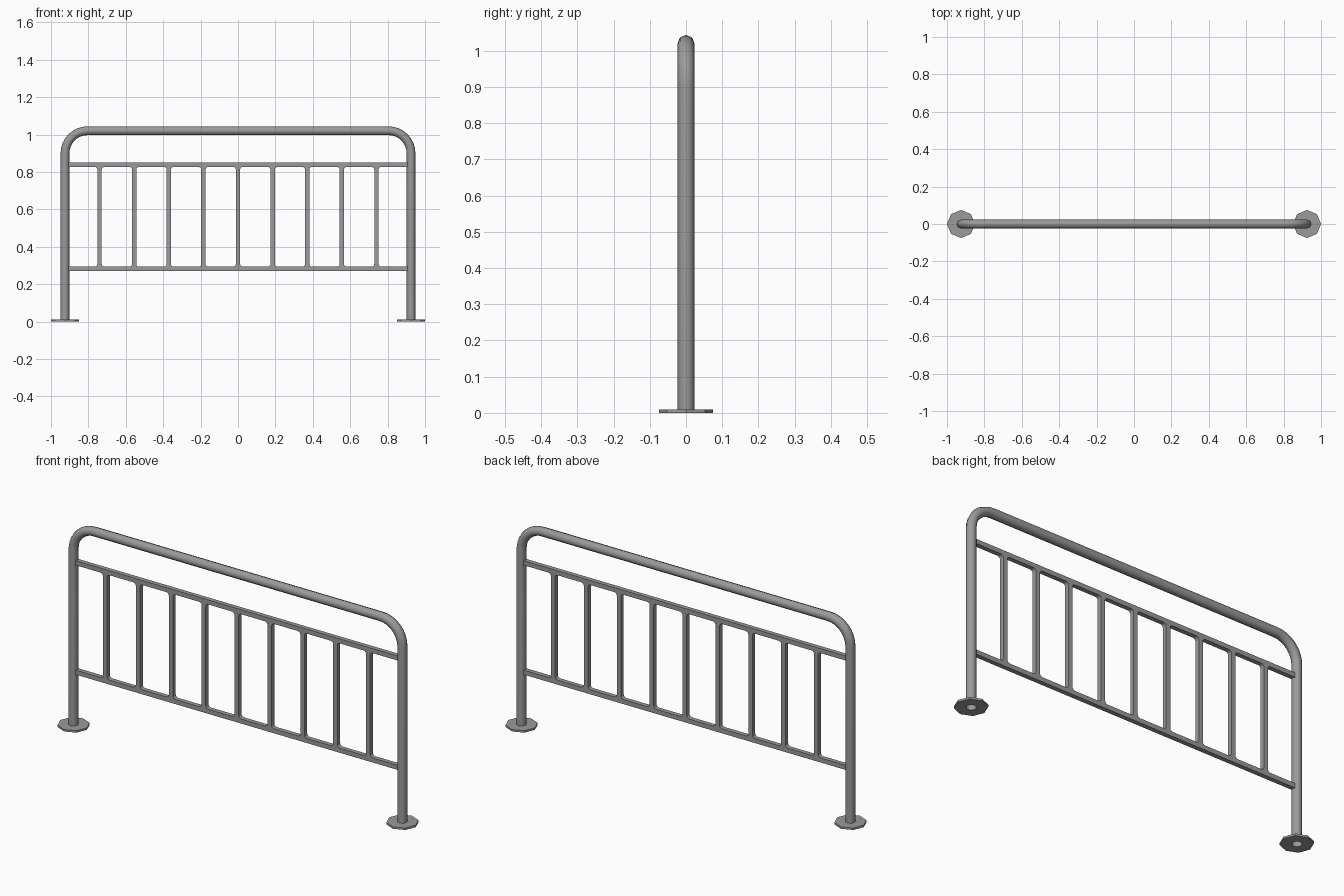
import bpy, bmesh, math
from mathutils import Vector

if "Cube" in bpy.data.objects:
    bpy.data.objects.remove(bpy.data.objects["Cube"])

grey = bpy.data.materials.new("galvanised grey")
grey.diffuse_color = (0.32, 0.325, 0.32, 1)
grey.use_nodes = True
grey.node_tree.nodes["Principled BSDF"].inputs["Base Color"].default_value = grey.diffuse_color

POST_X, TOP_Z, TUBE_R, BEND = 0.925, 1.02, 0.0235, 0.12
HALF = 0.0115                      # half thickness of rails and bars
RAIL_Z = (0.282, 0.838)
SIDES = 8


def finish(bm, name, smooth=False):
    bmesh.ops.recalc_face_normals(bm, faces=bm.faces)
    me = bpy.data.meshes.new(name)
    bm.to_mesh(me)
    bm.free()
    me.materials.append(grey)
    for p in me.polygons:
        p.use_smooth = smooth
    ob = bpy.data.objects.new(name, me)
    bpy.context.collection.objects.link(ob)
    return ob


def extrude_profile(bm, pts, half_y):
    face = bm.faces.new([bm.verts.new((x, -half_y, z)) for x, z in pts])
    geo = bmesh.ops.extrude_face_region(bm, geom=[face], use_keep_orig=True)["geom"]
    bmesh.ops.translate(bm, vec=(0, 2 * half_y, 0),
                        verts=[g for g in geo if isinstance(g, bmesh.types.BMVert)])


# Bent tube: two posts and top rail in one open-ended sweep
path = [(-POST_X, 0.0, math.pi)]
N = 8
for sx in (-1, 1):
    for i in range(N + 1):
        t = i / N * math.pi / 2
        a = math.pi - t if sx < 0 else math.pi / 2 - t
        path.append((sx * (POST_X - BEND) + BEND * math.cos(a),
                     TOP_Z - BEND + BEND * math.sin(a), a))
path.append((POST_X, 0.0, 0.0))
bm = bmesh.new()
rings = []
for x, z, a in path:
    n = Vector((math.cos(a), 0, math.sin(a)))
    ring = []
    for k in range(SIDES):
        b = 2 * math.pi * k / SIDES
        p = Vector((x, 0, z)) + TUBE_R * (math.cos(b) * n + math.sin(b) * Vector((0, 1, 0)))
        ring.append(bm.verts.new(p))
    rings.append(ring)
for r0, r1 in zip(rings, rings[1:]):
    for k in range(SIDES):
        j = (k + 1) % SIDES
        bm.faces.new((r0[k], r0[j], r1[j], r1[k]))
finish(bm, "bent_tube_frame", True)

# Octagonal foot plates, open in the middle under the tube
for name, sx in (("left_foot_plate", -1), ("right_foot_plate", 1)):
    bm = bmesh.new()
    loops = []
    for r, z in ((TUBE_R, 0), (0.075, 0), (0.075, 0.01), (TUBE_R, 0.01)):
        loops.append([bm.verts.new((sx * POST_X + r * math.cos(k * math.pi / 4),
                                    r * math.sin(k * math.pi / 4), z)) for k in range(8)])
    for l0, l1 in zip(loops, loops[1:]):
        for k in range(8):
            j = (k + 1) % 8
            bm.faces.new((l0[k], l0[j], l1[j], l1[k]))
    finish(bm, name)

# Horizontal rails
for name, z in zip(("lower_rail", "upper_rail"), RAIL_Z):
    bm = bmesh.new()
    x = 0.915
    extrude_profile(bm, [(-x, z - HALF), (x, z - HALF), (x, z + HALF), (-x, z + HALF)], HALF)
    finish(bm, name)

# Vertical bars with small fillets where they meet the rails
z0, z1 = RAIL_Z[0] + HALF, RAIL_Z[1] - HALF
F = 0.014
fillet = [(F * (1 - math.cos(t)), F * (1 - math.sin(t)))
          for t in (math.pi / 2, math.pi / 3, math.pi / 6, 0)]
right = [(HALF + dx, z0 + dz) for dz, dx in fillet]
right += [(x, z0 + z1 - z) for x, z in reversed(right)]
right.sort(key=lambda p: p[1])
outline = right + [(-x, z) for x, z in reversed(right)]
for i in range(9):
    bm = bmesh.new()
    extrude_profile(bm, [(x + (i - 4) * 0.185, z) for x, z in outline], HALF)
    finish(bm, f"vertical_bar_{i + 1}")
